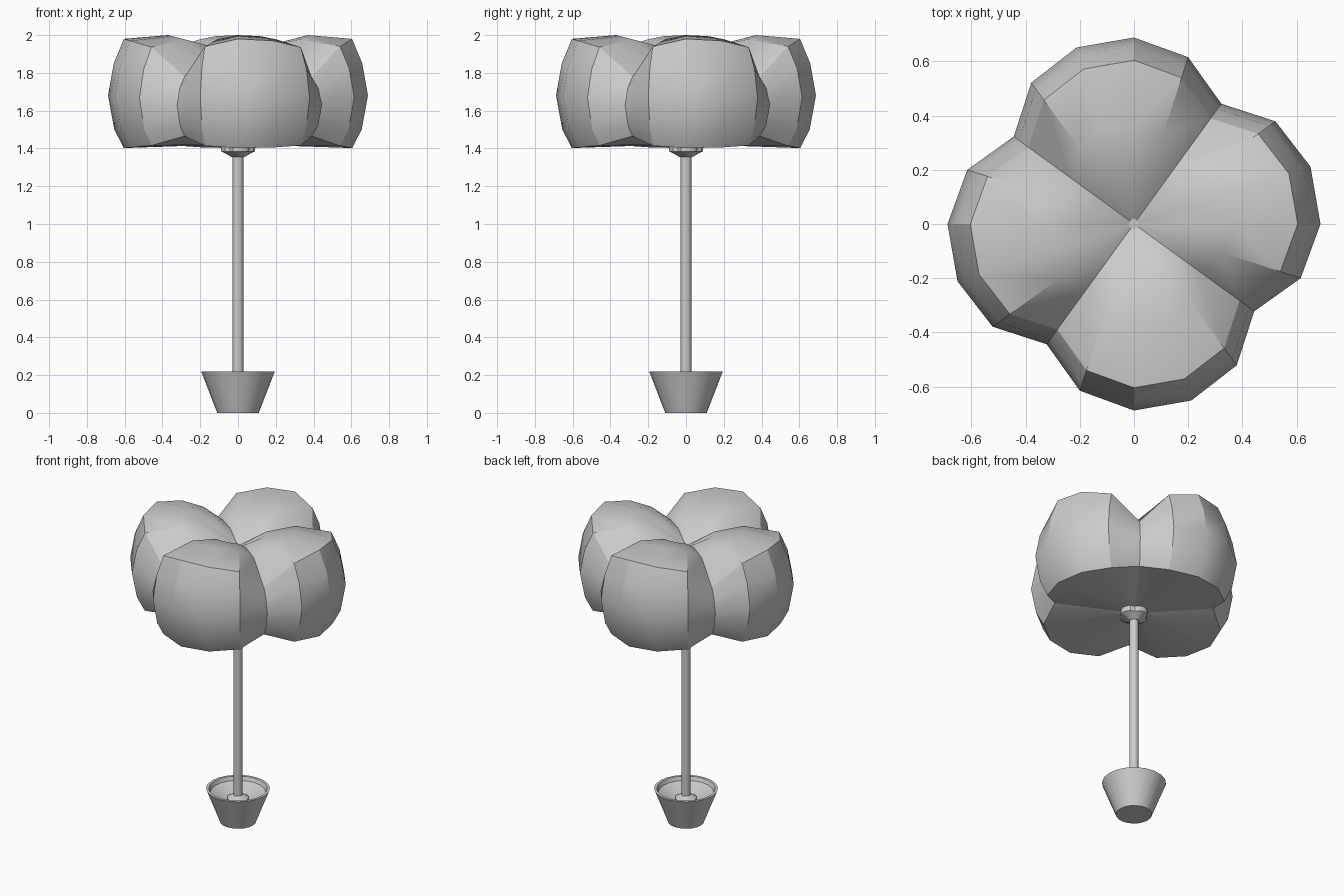
import bpy, bmesh
from math import cos, sin, pi, radians

if "Cube" in bpy.data.objects:
    bpy.data.objects.remove(bpy.data.objects["Cube"])


def loft(name, rings, angle=30):
    """Skin a stack of closed rings and cap both ends."""
    bm = bmesh.new()
    loops = [[bm.verts.new(p) for p in ring] for ring in rings]
    n = len(loops[0])
    for a, b in zip(loops, loops[1:]):
        for i in range(n):
            j = (i + 1) % n
            bm.faces.new((a[i], a[j], b[j], b[i]))
    bm.faces.new(loops[0][::-1])
    bm.faces.new(loops[-1])
    bmesh.ops.recalc_face_normals(bm, faces=bm.faces)
    me = bpy.data.meshes.new(name)
    bm.to_mesh(me)
    bm.free()
    ob = bpy.data.objects.new(name, me)
    bpy.context.collection.objects.link(ob)
    bpy.ops.object.select_all(action='DESELECT')
    ob.select_set(True)
    bpy.context.view_layer.objects.active = ob
    bpy.ops.object.shade_smooth_by_angle(angle=radians(angle))
    return ob


def circle(r, z, n):
    return [(r * cos(2 * pi * i / n), r * sin(2 * pi * i / n), z) for i in range(n)]


# Four-lobed outline: one quadrant, five steps of 18 degrees
RADIUS = [1.0, 0.995, 0.937, 0.797, 0.94]
DIP = [0.0, 0.05, 0.22, 1.0, 0.2]


def lobed(r, z, dip):
    ring = []
    for i in range(20):
        a, k = i * pi / 10, i % 5
        ring.append((r * RADIUS[k] * cos(a), r * RADIUS[k] * sin(a), z - dip * DIP[k]))
    return ring


# Canopy: (radius, height, drop in the creases), hub at the bottom to dimple on top
CANOPY = [(0.035, 1.355, 0), (0.06, 1.37, 0), (0.09, 1.385, 0), (0.09, 1.42, 0),
          (0.604, 1.402, -0.063), (0.655, 1.5, -0.02), (0.688, 1.68, 0.05),
          (0.658, 1.85, 0.13), (0.604, 1.98, 0.2),
          (0.37, 2.0, 0.105), (0.18, 1.95, 0.05), (0.02, 1.85, 0)]
loft("canopy", [lobed(*c) for c in CANOPY])

# Trunk with a small flare where it enters the pot
TRUNK = [(0.065, 0.13), (0.065, 0.16), (0.045, 0.172), (0.028, 0.18), (0.028, 1.37)]
loft("trunk", [circle(r, z, 16) for r, z in TRUNK])

# Tapered pot, hollowed down to a shallow dish
POT = [(0.11, 0), (0.195, 0.22), (0.178, 0.22), (0.168, 0.195), (0.06, 0.145)]
loft("pot", [circle(r, z, 20) for r, z in POT])
